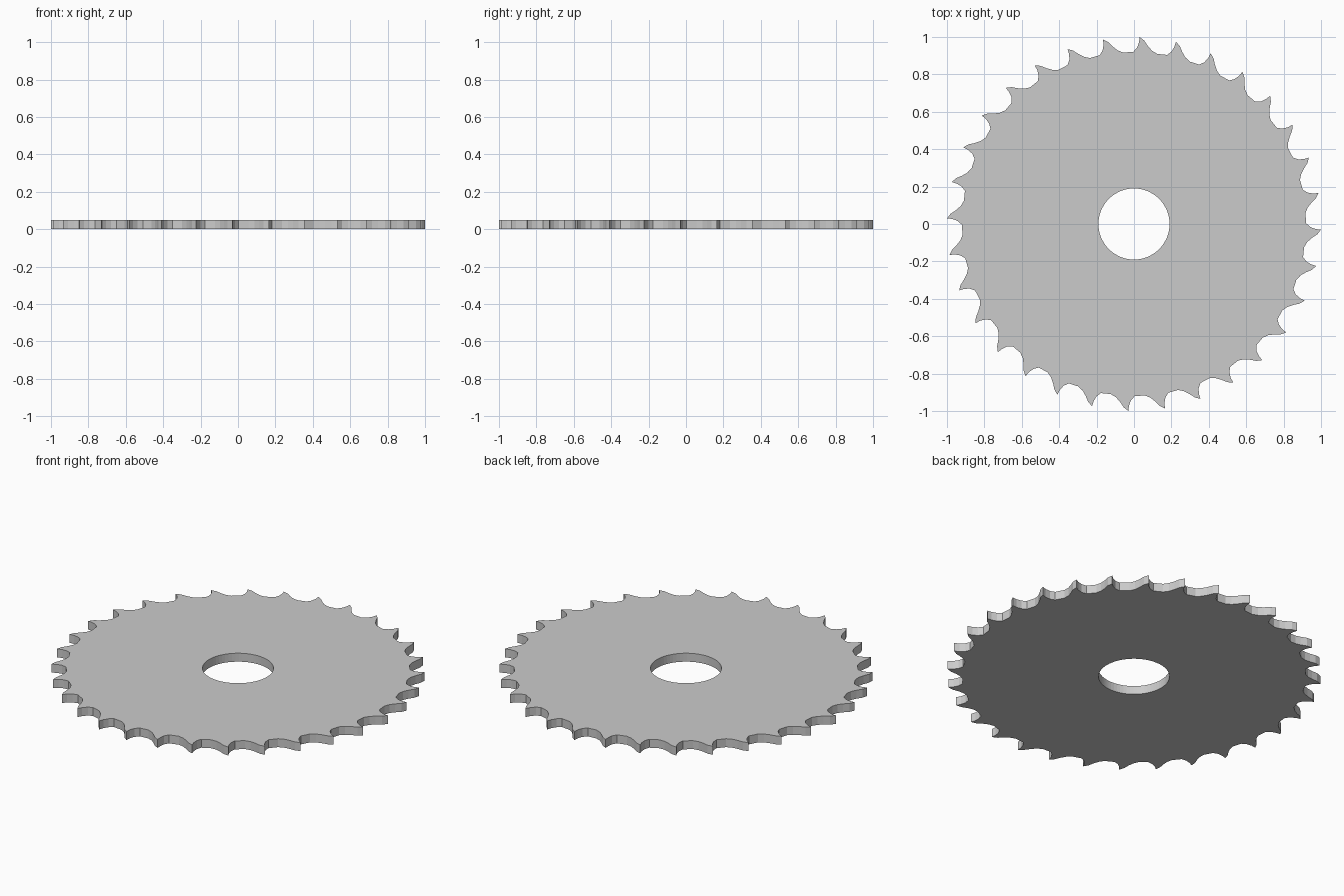
import bpy, bmesh, math

if "Cube" in bpy.data.objects:
    bpy.data.objects.remove(bpy.data.objects["Cube"])

TEETH, THICK, BORE, SIDES = 32, 0.05, 0.19, 64

# One hooked tooth: (angle offset from the tip in degrees, radius), counterclockwise
TOOTH = [(-6.0, 0.918), (-4.2, 0.932), (-2.8, 0.954), (-1.5, 0.982),
         (0.0, 1.0), (0.1, 0.972), (0.7, 0.943), (1.9, 0.921)]


def polar(deg, r):
    a = math.radians(deg)
    return (r * math.cos(a), r * math.sin(a), 0)


def ring(bm, pts):
    verts = [bm.verts.new(p) for p in pts]
    return [bm.edges.new((v, verts[(i + 1) % len(verts)])) for i, v in enumerate(verts)]


# Blade outline with centre bore, filled and extruded
bm = bmesh.new()
step = 360 / TEETH
outline = [polar(-1.7 + i * step + a, r) for i in range(TEETH) for a, r in TOOTH]
bore = [polar(i * 360 / SIDES, BORE) for i in range(SIDES)]
edges = ring(bm, outline) + ring(bm, bore)
bmesh.ops.triangle_fill(bm, edges=edges, use_beauty=True, use_dissolve=False)
top = bmesh.ops.extrude_face_region(bm, geom=bm.faces[:], use_keep_orig=True)
bmesh.ops.translate(bm, vec=(0, 0, THICK),
                    verts=[g for g in top["geom"] if isinstance(g, bmesh.types.BMVert)])
bmesh.ops.recalc_face_normals(bm, faces=bm.faces[:])

mesh = bpy.data.meshes.new("saw_blade")
bm.to_mesh(mesh)
bm.free()
blade = bpy.data.objects.new("saw_blade", mesh)
bpy.context.collection.objects.link(blade)
